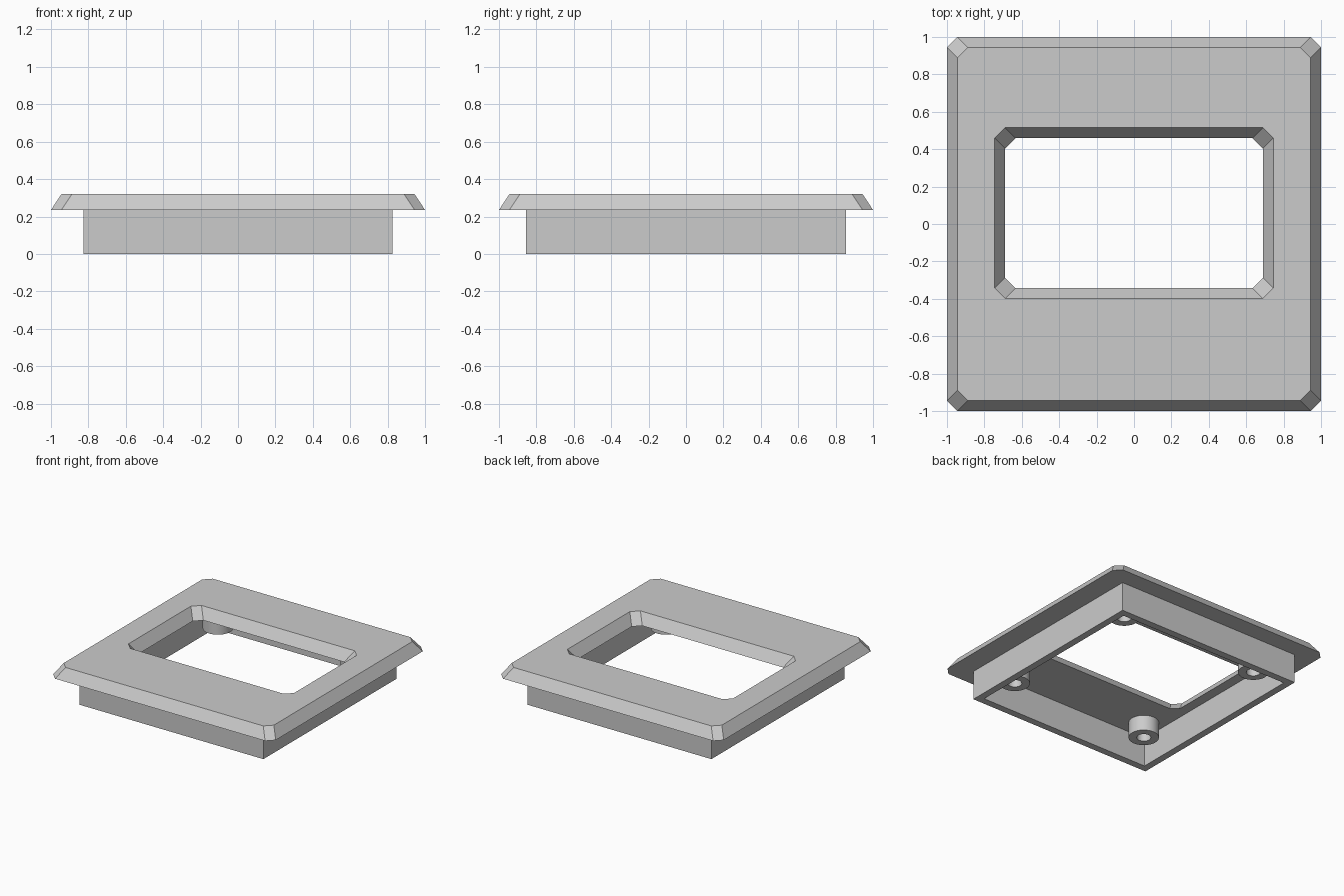
import bpy
import bmesh
from math import cos, sin, tau, radians

cube = bpy.data.objects.get("Cube")
if cube:
    bpy.data.objects.remove(cube, do_unlink=True)

# Single flat grey
grey = bpy.data.materials.new("plain_grey")
grey.use_nodes = True
COLOUR = (0.6, 0.6, 0.6, 1)
grey.diffuse_color = COLOUR
grey.node_tree.nodes["Principled BSDF"].inputs["Base Color"].default_value = COLOUR


def rect(hx, hy, z, cut=0.0, cy=0.0):
    """Rectangle outline, optionally with clipped corners."""
    pts = []
    for sx, sy in ((1, 1), (-1, 1), (-1, -1), (1, -1)):
        if cut:
            pair = [(sx * hx, cy + sy * (hy - cut), z),
                    (sx * (hx - cut), cy + sy * hy, z)]
            pts += pair if sx == sy else pair[::-1]
        else:
            pts.append((sx * hx, cy + sy * hy, z))
    return pts


def circle(x, y, r, z, n=32):
    return [(x + r * cos(tau * i / n), y + r * sin(tau * i / n), z) for i in range(n)]


def closed_ring(name, loops):
    """Join matching outlines one after another into a closed frame."""
    bm = bmesh.new()
    rings = [[bm.verts.new(p) for p in loop] for loop in loops]
    n = len(rings[0])
    for k, a in enumerate(rings):
        b = rings[(k + 1) % len(rings)]
        for i in range(n):
            j = (i + 1) % n
            bm.faces.new((a[i], a[j], b[j], b[i]))
    bmesh.ops.recalc_face_normals(bm, faces=bm.faces)
    mesh = bpy.data.meshes.new(name)
    bm.to_mesh(mesh)
    bm.free()
    mesh.materials.append(grey)
    obj = bpy.data.objects.new(name, mesh)
    bpy.context.collection.objects.link(obj)
    return obj


BASE, TOP, BEVEL = 0.235, 0.32, 0.056
SINK = BASE + 0.01

# Bevelled face plate with an off-centre window
win_x, win_y, win_c = 0.745, 0.457, 0.058
closed_ring("face_plate", [
    rect(1, 1, BASE, BEVEL),
    rect(1 - BEVEL, 1 - BEVEL, TOP, BEVEL),
    rect(win_x, win_y, TOP, BEVEL, win_c),
    rect(win_x - BEVEL, win_y - BEVEL, BASE, BEVEL, win_c),
])

# Thin skirt wall below the plate
sk_x, sk_y, wall = 0.827, 0.855, 0.057
closed_ring("skirt", [
    rect(sk_x, sk_y, 0),
    rect(sk_x, sk_y, SINK),
    rect(sk_x - wall, sk_y - wall, SINK),
    rect(sk_x - wall, sk_y - wall, 0),
])

# Hollow screw posts under the four corners
for side, sx in (("left", 1), ("right", -1)):
    for end, sy in (("front", -1), ("back", 1)):
        x, y = sx * 0.62, sy * 0.627
        post = closed_ring(f"screw_post_{end}_{side}", [
            circle(x, y, r, z) for r, z in
            ((0.112, 0.11), (0.112, SINK), (0.052, SINK), (0.052, 0.11))
        ])
        bpy.ops.object.select_all(action="DESELECT")
        post.select_set(True)
        bpy.context.view_layer.objects.active = post
        bpy.ops.object.shade_smooth_by_angle(angle=radians(30))
